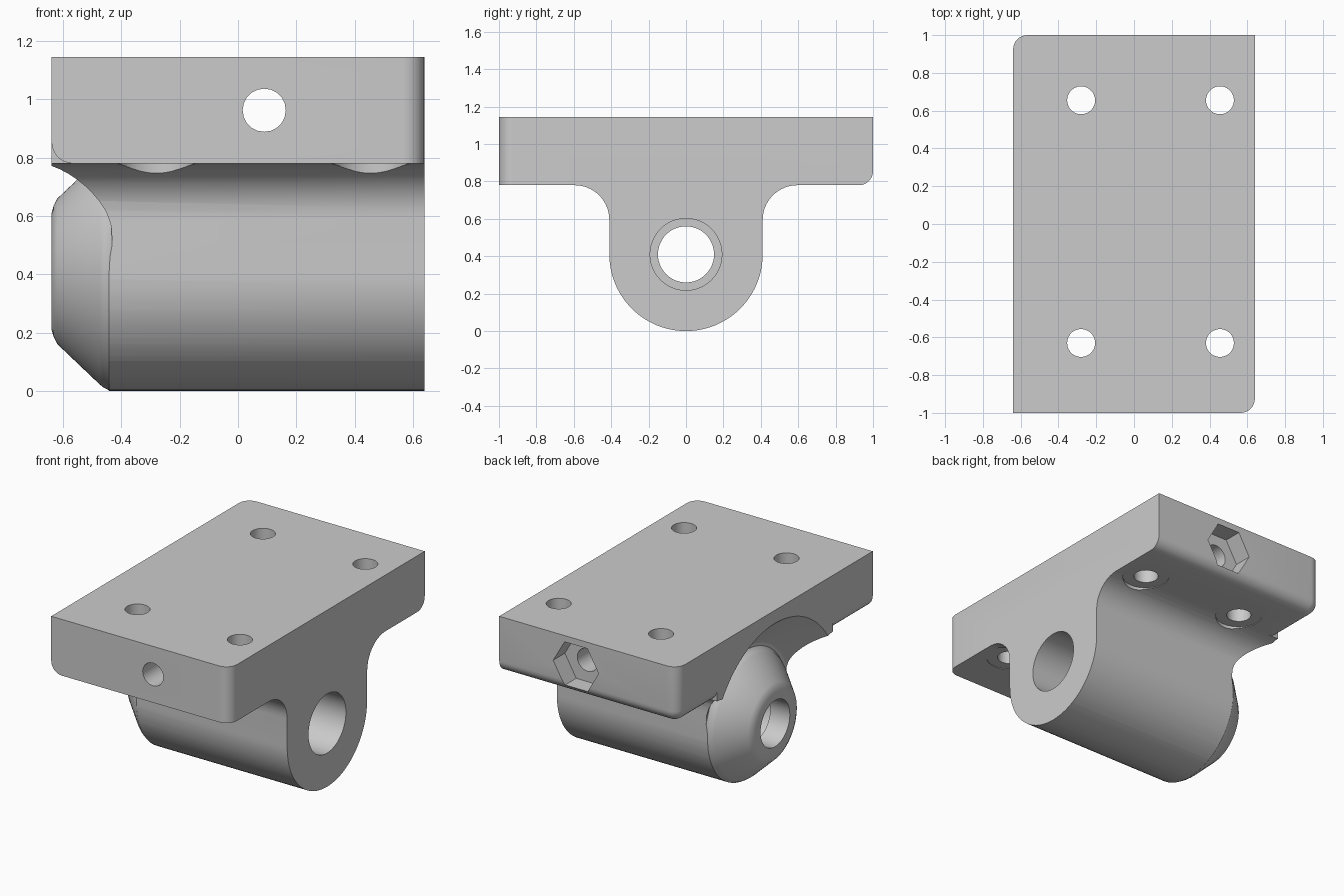
import bpy, bmesh, math
from mathutils import Vector

cube = bpy.data.objects.get("Cube")
if cube:
    bpy.data.objects.remove(cube, do_unlink=True)

X, Y, Z0, Z1 = 0.64, 1.0, 0.78, 1.145   # plate half sizes, underside and top
AXIS_Z, LUG_R = 0.41, 0.41              # barrel axis height and radius

gray = bpy.data.materials.new("light gray")
gray.use_nodes = True
COLOR = (0.6, 0.6, 0.6, 1)
gray.diffuse_color = COLOR
gray.node_tree.nodes["Principled BSDF"].inputs["Base Color"].default_value = COLOR


def to_object(bm, name):
    bmesh.ops.recalc_face_normals(bm, faces=bm.faces)
    mesh = bpy.data.meshes.new(name)
    bm.to_mesh(mesh)
    bm.free()
    mesh.materials.append(gray)
    obj = bpy.data.objects.new(name, mesh)
    bpy.context.scene.collection.objects.link(obj)
    return obj


def circle(u, v, r, n, start=0.0, sweep=2 * math.pi, closed=True):
    count = n if closed else n + 1
    return [(u + r * math.cos(start + sweep * i / n),
             v + r * math.sin(start + sweep * i / n)) for i in range(count)]


def prism(name, points, axis, lo, hi):
    """Extrude a 2D outline along x, y or z; the outline uses the other two axes."""
    place = {"x": lambda u, v, t: (t, u, v),
             "y": lambda u, v, t: (u, t, v),
             "z": lambda u, v, t: (u, v, t)}[axis]
    bm = bmesh.new()
    a = [bm.verts.new(place(u, v, lo)) for u, v in points]
    b = [bm.verts.new(place(u, v, hi)) for u, v in points]
    bm.faces.new(a)
    bm.faces.new(b[::-1])
    n = len(a)
    for i in range(n):
        j = (i + 1) % n
        bm.faces.new((a[i], b[i], b[j], a[j]))
    return to_object(bm, name)


def ring(name, profile, n):
    """Revolve a closed (x, radius) outline about the barrel axis."""
    bm = bmesh.new()
    rows = [[bm.verts.new((x, r * math.cos(2 * math.pi * k / n),
                           AXIS_Z + r * math.sin(2 * math.pi * k / n)))
             for x, r in profile] for k in range(n)]
    m = len(profile)
    for k in range(n):
        p, q = rows[k], rows[(k + 1) % n]
        for i in range(m):
            j = (i + 1) % m
            bm.faces.new((p[i], q[i], q[j], p[j]))
    return to_object(bm, name)


def combine(target, other, operation):
    other.hide_render = True
    mod = target.modifiers.new(operation, "BOOLEAN")
    mod.operation = operation
    mod.solver = "EXACT"
    mod.object = other
    bpy.context.view_layer.objects.active = target
    bpy.ops.object.modifier_apply(modifier=mod.name)
    bpy.data.objects.remove(other, do_unlink=True)


# Plate: box with two rounded upright corners and two rounded lower edges
bm = bmesh.new()
bmesh.ops.create_cube(bm, size=1)
for v in bm.verts:
    v.co = Vector((v.co.x * 2 * X, v.co.y * 2 * Y,
                   Z1 if v.co.z > 0 else Z0))


def rounded(edge):
    m = (edge.verts[0].co + edge.verts[1].co) / 2
    upright = abs(m.z - (Z0 + Z1) / 2) < 0.01
    if upright:
        return m.x * m.y < 0
    return m.z < Z0 + 0.01 and (m.x < -X + 0.01 or m.y > Y - 0.01)


bmesh.ops.bevel(bm, geom=[e for e in bm.edges if rounded(e)], offset=0.075,
                segments=7, profile=0.5, affect="EDGES", clamp_overlap=True)
bracket = to_object(bm, "mounting_bracket")

# Barrel lug with fillets flowing into the plate underside
F = 0.185
outline = circle(0, AXIS_Z, LUG_R, 48, math.pi, math.pi, False)
outline += circle(LUG_R + F, Z0 - F, F, 10, math.pi, -math.pi / 2, False)
outline += [(LUG_R + F, 0.9), (-LUG_R - F, 0.9)]
outline += circle(-LUG_R - F, Z0 - F, F, 10, math.pi / 2, -math.pi / 2, False)
combine(bracket, prism("lug", outline, "x", -X, X), "UNION")

# Tapered nose: a rounded V groove around the barrel end
groove = [(-0.72, 0.20), (-0.64, 0.20), (-0.633, 0.225), (-0.62, 0.25),
          (-0.475, 0.388), (-0.46, 0.400), (-0.445, 0.407), (-0.432, 0.42),
          (-0.435, 0.438), (-0.45, 0.456), (-0.64, 0.65), (-0.72, 0.65)]
combine(bracket, ring("nose_groove", groove, 96), "DIFFERENCE")

# Main bore: wide from the flat end, narrower through the nose
combine(bracket, prism("bore", circle(0, AXIS_Z, 0.15, 48), "x", -0.8, 0.5), "DIFFERENCE")
combine(bracket, prism("counterbore", circle(0, AXIS_Z, 0.192, 48), "x", -0.5, 0.8), "DIFFERENCE")

# Cross hole with a hexagonal nut pocket at the back
combine(bracket, prism("cross_hole", circle(0.09, 0.963, 0.074, 20), "y", -1.2, 1.2), "DIFFERENCE")
combine(bracket, prism("nut_pocket", circle(0.09, 0.963, 0.163, 6), "y", 0.88, 1.2), "DIFFERENCE")

# Four screw holes with round head seats trimmed into the fillets
for x in (-0.28, 0.455):
    for y in (-0.63, 0.655):
        combine(bracket, prism("screw_hole", circle(x, y, 0.074, 28), "z", 0.5, 1.3), "DIFFERENCE")
        combine(bracket, prism("head_seat", circle(x, y, 0.14, 32), "z", 0.6, Z0 + 0.004), "DIFFERENCE")

# Smooth curved walls, keep machined edges crisp
bpy.ops.object.select_all(action="DESELECT")
bracket.select_set(True)
bpy.context.view_layer.objects.active = bracket
bpy.ops.object.shade_smooth_by_angle(angle=math.radians(30))
